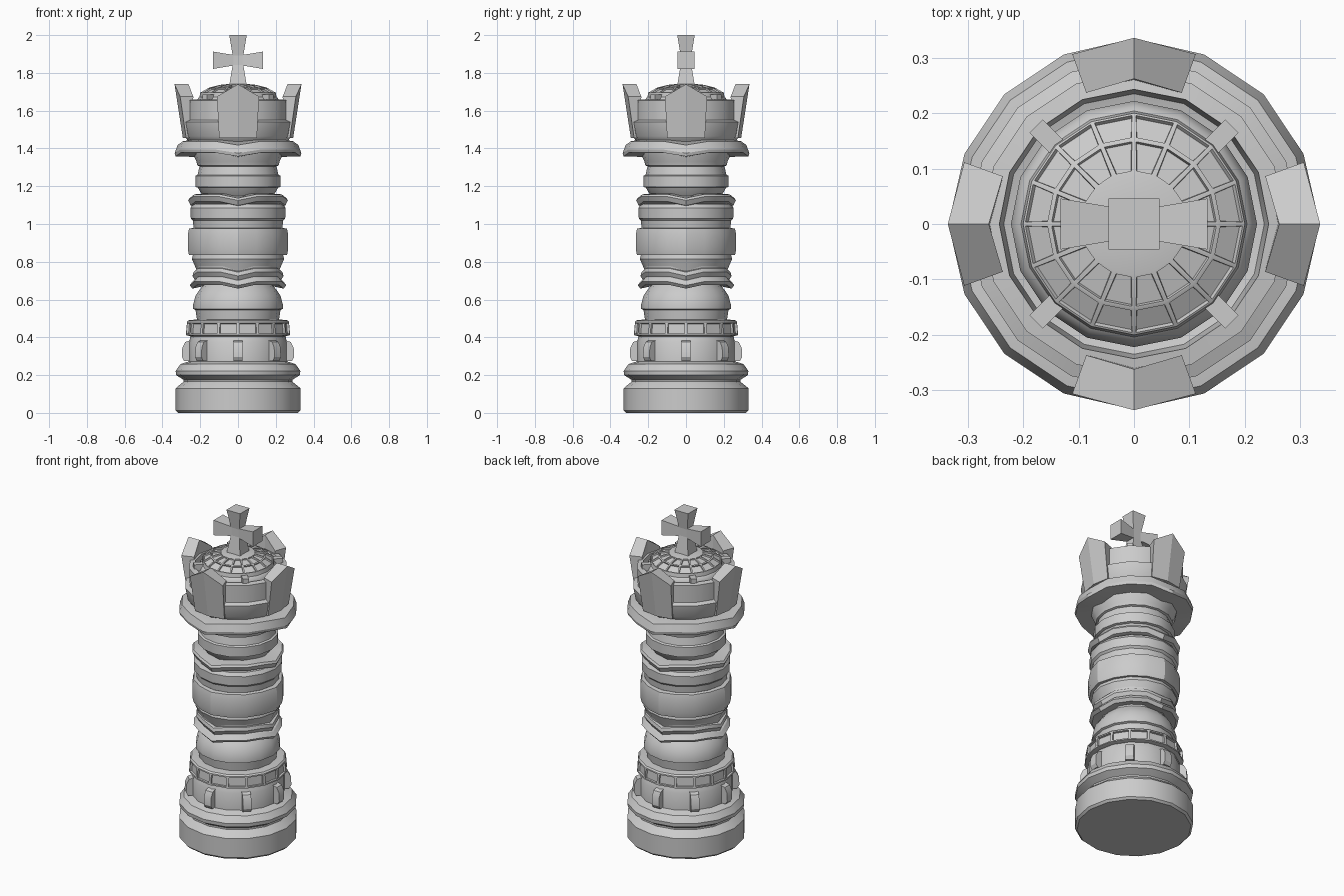
import bpy, bmesh
from math import sin, cos, pi, radians
from mathutils import Matrix, Vector

if "Cube" in bpy.data.objects:
    bpy.data.objects.remove(bpy.data.objects["Cube"])

SIDES = 16


def finish(bm, name, angle=28):
    bmesh.ops.recalc_face_normals(bm, faces=bm.faces)
    me = bpy.data.meshes.new(name)
    bm.to_mesh(me)
    bm.free()
    ob = bpy.data.objects.new(name, me)
    bpy.context.collection.objects.link(ob)
    bpy.ops.object.select_all(action='DESELECT')
    ob.select_set(True)
    bpy.context.view_layer.objects.active = ob
    bpy.ops.object.shade_smooth_by_angle(angle=radians(angle))
    return ob


def lathe(name, profile, droop=0, bump=0, panels=(), inset=0.008, depth=-0.01):
    """Turn an (r, z) profile; the four cardinal corners may droop and stick out."""
    bm = bmesh.new()
    rings = []
    for r, z in profile:
        ring = []
        for i in range(SIDES):
            a = 2 * pi * i / SIDES
            card = i % 4 == 0
            rr = r + bump * card
            ring.append(bm.verts.new((rr * cos(a), rr * sin(a), z - droop * card)))
        rings.append(ring)
    bands = []
    for lo, hi in zip(rings, rings[1:]):
        bands.append([bm.faces.new((lo[i], lo[(i + 1) % SIDES], hi[(i + 1) % SIDES], hi[i]))
                      for i in range(SIDES)])
    bm.faces.new(rings[0][::-1])
    bm.faces.new(rings[-1])
    bmesh.ops.recalc_face_normals(bm, faces=bm.faces)
    # framed recessed panels
    for b in panels:
        bmesh.ops.inset_individual(bm, faces=bands[b], thickness=inset, depth=0)
        bmesh.ops.inset_individual(bm, faces=bands[b], thickness=0.002, depth=depth)
    return finish(bm, name)


def hull(bm, points):
    vs = [bm.verts.new(p) for p in points]
    bmesh.ops.convex_hull(bm, input=vs)


# Foot
lathe("base", [(.318, 0), (.33, .012), (.33, .13), (.322, .138), (.288, .165), (.288, .175),
               (.328, .20), (.33, .222), (.305, .258), (.262, .272), (.255, .28)])
lathe("bracket_drum", [(.262, .26), (.262, .375), (.255, .39), (.25, .42)])
lathe("window_ring", [(.25, .405), (.276, .412), (.27, .482), (.262, .49), (.22, .495)],
      panels=[1], inset=.011, depth=-.012)

# Brackets around the drum
bm = bmesh.new()
side = [(.25, .275), (.285, .275), (.297, .295), (.295, .345), (.28, .375), (.25, .385)]
for k in range(8):
    a = k * pi / 4
    pts = [Matrix.Rotation(a, 3, 'Z') @ Vector((r, w, z)) for r, z in side for w in (-.024, .024)]
    hull(bm, pts)
finish(bm, "drum_brackets")

# Lower stem
lathe("lower_bulb", [(.215, .48), (.225, .545), (.237, .55), (.237, .575), (.225, .62),
                     (.205, .65), (.18, .68), (.18, .70)])

# Shaft: collars whose cardinal corners droop
lathe("lower_collar", [(.18, .69), (.235, .678), (.25, .695), (.232, .718), (.222, .722),
                       (.235, .745), (.23, .765), (.21, .77)], droop=.02, bump=.006)
lathe("lower_flare", [(.21, .74), (.222, .772), (.24, .815), (.235, .835), (.22, .84)], bump=.004)
lathe("shaft_core", [(.205, .7), (.225, .78), (.228, .95), (.225, 1.10), (.2, 1.12)])
lathe("middle_band", [(.225, .835), (.25, .835), (.257, .865), (.257, .945), (.25, .975),
                      (.225, .98)], bump=.009)
lathe("upper_band", [(.22, .97), (.232, .98), (.236, 1.018), (.247, 1.03), (.249, 1.085),
                     (.235, 1.105), (.2, 1.11)], bump=.003)
lathe("upper_collar", [(.22, 1.112), (.245, 1.118), (.258, 1.145), (.25, 1.157), (.18, 1.162)],
      droop=.02, bump=.006)

# Neck
lathe("neck_globe", [(.165, 1.13), (.195, 1.162), (.212, 1.192), (.226, 1.196), (.226, 1.255),
                     (.214, 1.26), (.204, 1.305), (.19, 1.32)])
lathe("neck_flare", [(.19, 1.30), (.215, 1.31), (.22, 1.33), (.236, 1.365), (.24, 1.39)])

# Crown
lathe("crown_collar", [(.22, 1.375), (.327, 1.378), (.331, 1.395), (.316, 1.438), (.27, 1.445)],
      droop=.02, bump=.004)
lathe("crown_cup", [(.25, 1.42), (.272, 1.45), (.283, 1.465), (.297, 1.54), (.272, 1.55),
                    (.274, 1.655), (.243, 1.66), (.235, 1.57), (.2, 1.56)])

# Four folded, pointed crown leaves
leaf_rows = [(.255, .292, 1.455, 1.455), (.262, .336, 1.74, 1.675)]
for k in range(4):
    bm = bmesh.new()
    base = k * pi / 2
    grid = []
    for da in (-20, 0, 20):
        a = base + radians(da)
        quad = []
        for row, (ri, ro, zc, zs) in enumerate(leaf_rows):
            z = zc if da == 0 else zs
            for r in ((ri, ro) if row == 0 else (ro, ri)):
                if da and row:
                    r -= .01
                quad.append(bm.verts.new((r * cos(a), r * sin(a), z)))
        grid.append(quad)
    for p, q in zip(grid, grid[1:]):
        for i in range(4):
            j = (i + 1) % 4
            bm.faces.new((p[i], p[j], q[j], q[i]))
    bm.faces.new(grid[0])
    bm.faces.new(grid[2][::-1])
    bmesh.ops.recalc_face_normals(bm, faces=bm.faces)
    finish(bm, "crown_leaf", 10)

# Panelled dome inside the crown
lathe("dome", [(.215, 1.55), (.222, 1.64), (.212, 1.665), (.204, 1.672), (.2, 1.695), (.153, 1.722),
               (.092, 1.737), (.04, 1.742)], panels=[4, 5], inset=.006, depth=-.008)
bm = bmesh.new()
for k in range(4):
    rot = Matrix.Rotation(pi / 4 + k * pi / 2, 3, 'Z')
    hull(bm, [rot @ Vector((r, w, z)) for r in (.19, .25) for w in (-.017, .017)
              for z in (1.645, 1.685)])
finish(bm, "dome_tabs")

# Cross finial: four flared arms around a small block
bm = bmesh.new()
mid = Vector((0, 0, 1.867))
s = .028
hull(bm, [mid + Vector((x, y, z)) for x in (-s, s) for y in (-s, s) for z in (-s, s)])
for k in range(4):
    rot = Matrix.Rotation(k * pi / 2, 3, 'Y')
    hull(bm, [mid + rot @ Vector((u * h, v * h, d)) for h, d in ((s, s - .004), (.046, .133))
              for u in (-1, 1) for v in (-1, 1)])
finish(bm, "cross_finial")
